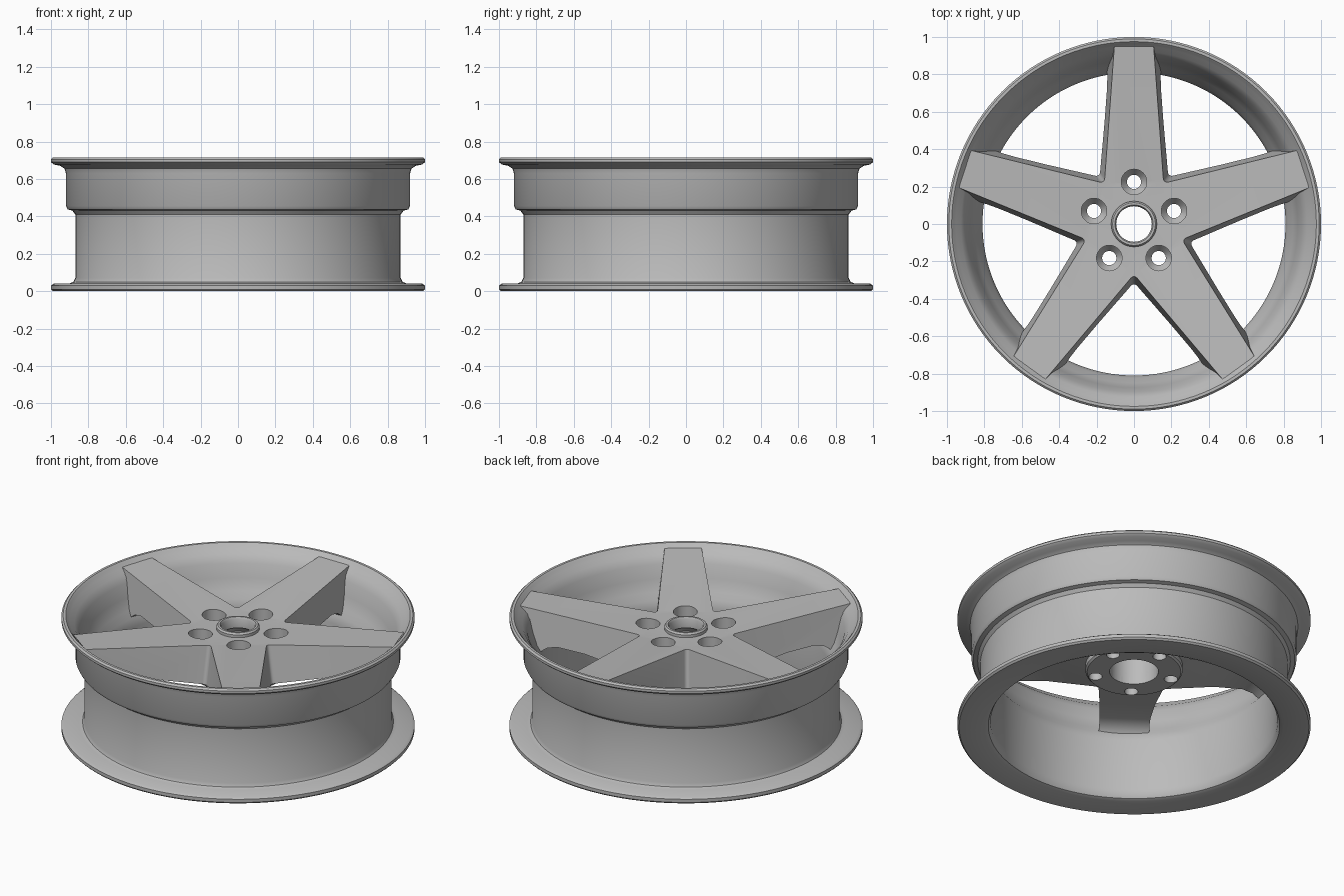
import bpy, bmesh
from math import cos, sin, tan, pi, radians
from mathutils import Matrix, Vector

cube = bpy.data.objects.get("Cube")
if cube:
    bpy.data.objects.remove(cube, do_unlink=True)

metal = bpy.data.materials.new("grey_metal")
metal.use_nodes = True
metal.diffuse_color = (0.5, 0.5, 0.5, 1)
metal.node_tree.nodes["Principled BSDF"].inputs["Base Color"].default_value = (0.5, 0.5, 0.5, 1)


def lathe(bm, profile, steps, centre=(0, 0)):
    """Revolve a closed (radius, z) outline around a vertical axis."""
    rings = []
    for i in range(steps):
        a = 2 * pi * i / steps
        rings.append([bm.verts.new((centre[0] + r * cos(a), centre[1] + r * sin(a), z))
                      for r, z in profile])
    n = len(profile)
    for i in range(steps):
        a, b = rings[i], rings[(i + 1) % steps]
        for j in range(n):
            k = (j + 1) % n
            if profile[j][0] or profile[k][0]:
                bm.faces.new((a[j], b[j], b[k], a[k]))


def finish(name, bm):
    """Clean the mesh and turn it into a named object."""
    bmesh.ops.remove_doubles(bm, verts=bm.verts, dist=0.0002)
    bmesh.ops.recalc_face_normals(bm, faces=bm.faces)
    mesh = bpy.data.meshes.new(name)
    bm.to_mesh(mesh)
    bm.free()
    mesh.materials.append(metal)
    obj = bpy.data.objects.new(name, mesh)
    bpy.context.scene.collection.objects.link(obj)
    return obj


def smooth(obj, degrees=35):
    bpy.ops.object.select_all(action='DESELECT')
    obj.select_set(True)
    bpy.context.view_layer.objects.active = obj
    bpy.ops.object.shade_smooth_by_angle(angle=radians(degrees))


# Rim: barrel with a step, a rolled lip above and a flat flange below
outer = [(0.975, 0.715), (0.99, 0.715), (1, 0.705), (1, 0.69), (0.985, 0.677),
         (0.95, 0.67), (0.928, 0.655), (0.92, 0.63), (0.92, 0.455), (0.91, 0.437),
         (0.885, 0.43), (0.87, 0.41), (0.87, 0.07), (0.88, 0.05), (0.9, 0.042),
         (0.985, 0.04), (1, 0.03), (1, 0.01), (0.99, 0)]
inner = [(0.845, 0), (0.825, 0.008), (0.812, 0.03), (0.81, 0.06), (0.81, 0.38),
         (0.823, 0.43), (0.85, 0.47), (0.875, 0.54), (0.897, 0.62),
         (0.925, 0.665), (0.952, 0.687), (0.965, 0.705)]
bm = bmesh.new()
lathe(bm, outer + inner, 128)
smooth(finish("rim", bm))

# Spokes: five drafted arms sharing a pentagonal centre
side = [(0.218, 0.63), (0.95, 0.69), (0.9, 0.645), (0.89, 0.5), (0.84, 0.41),
        (0.815, 0.44), (0.78, 0.465), (0.72, 0.48), (0.55, 0.465), (0.2525, 0.4)]
bm = bmesh.new()
tops, bottoms = [], []
for i in range(5):
    turn = Matrix.Rotation(2 * pi * i / 5, 3, 'Z')
    flanks = []
    for s in (1, -1):
        row = []
        for j, (y, z) in enumerate(side):
            root = j in (0, len(side) - 1)
            x = y * tan(pi / 5) if root else 0.2472 - 0.0626 * y - 0.12 * z
            row.append(bm.verts.new(turn @ Vector((s * x, y, z))))
        flanks.append(row)
        bm.faces.new(row)
    for j in range(len(side) - 1):
        bm.faces.new((flanks[0][j], flanks[0][j + 1], flanks[1][j + 1], flanks[1][j]))
    tops.append(flanks[0][0])
    bottoms.append(flanks[0][-1])
# The spoke roots close on flat pentagons above and below
for loop in (tops, bottoms):
    bm.faces.new(loop)
bmesh.ops.remove_doubles(bm, verts=bm.verts, dist=0.002)
# Drop the inner edges of the pentagons' neighbours only after rounding the valleys
bmesh.ops.recalc_face_normals(bm, faces=bm.faces)
valleys = [e for e in bm.edges
           if abs(e.verts[0].co.z - e.verts[1].co.z) > 0.2
           and max(v.co.xy.length for v in e.verts) < 0.35]
bmesh.ops.bevel(bm, geom=valleys, offset=0.025, segments=4, profile=0.5, affect='EDGES')
spokes = finish("spokes", bm)

# Mounting pad under the hub
bm = bmesh.new()
lathe(bm, [(0, 0.36), (0.265, 0.36), (0.275, 0.37), (0.275, 0.43), (0, 0.43)], 64)
pad = finish("mounting_pad", bm)

# Cutter: centre bore and five seated bolt holes
bm = bmesh.new()
lathe(bm, [(0, 0.3), (0.138, 0.3), (0.138, 0.55), (0.1, 0.59), (0.1, 0.8), (0, 0.8)], 64)
for i in range(5):
    a = pi / 2 + 2 * pi * i / 5
    lathe(bm, [(0, 0.3), (0.038, 0.3), (0.038, 0.52), (0.068, 0.56), (0.068, 0.8), (0, 0.8)],
          32, (0.225 * cos(a), 0.225 * sin(a)))
cutter = finish("hole_cutter", bm)
cutter.hide_render = True

for obj in (spokes, pad):
    mod = obj.modifiers.new("holes", 'BOOLEAN')
    mod.operation = 'DIFFERENCE'
    mod.solver = 'EXACT'
    mod.object = cutter
    bpy.context.view_layer.update()
    graph = bpy.context.evaluated_depsgraph_get()
    cut = bpy.data.meshes.new_from_object(obj.evaluated_get(graph))
    obj.modifiers.clear()
    obj.data = cut
    smooth(obj, 30)
bpy.data.objects.remove(cutter, do_unlink=True)

# Raised ring around the centre bore
bm = bmesh.new()
lathe(bm, [(0.095, 0.59), (0.095, 0.645), (0.102, 0.657), (0.114, 0.657),
           (0.122, 0.647), (0.122, 0.59)], 64)
smooth(finish("centre_ring", bm))
